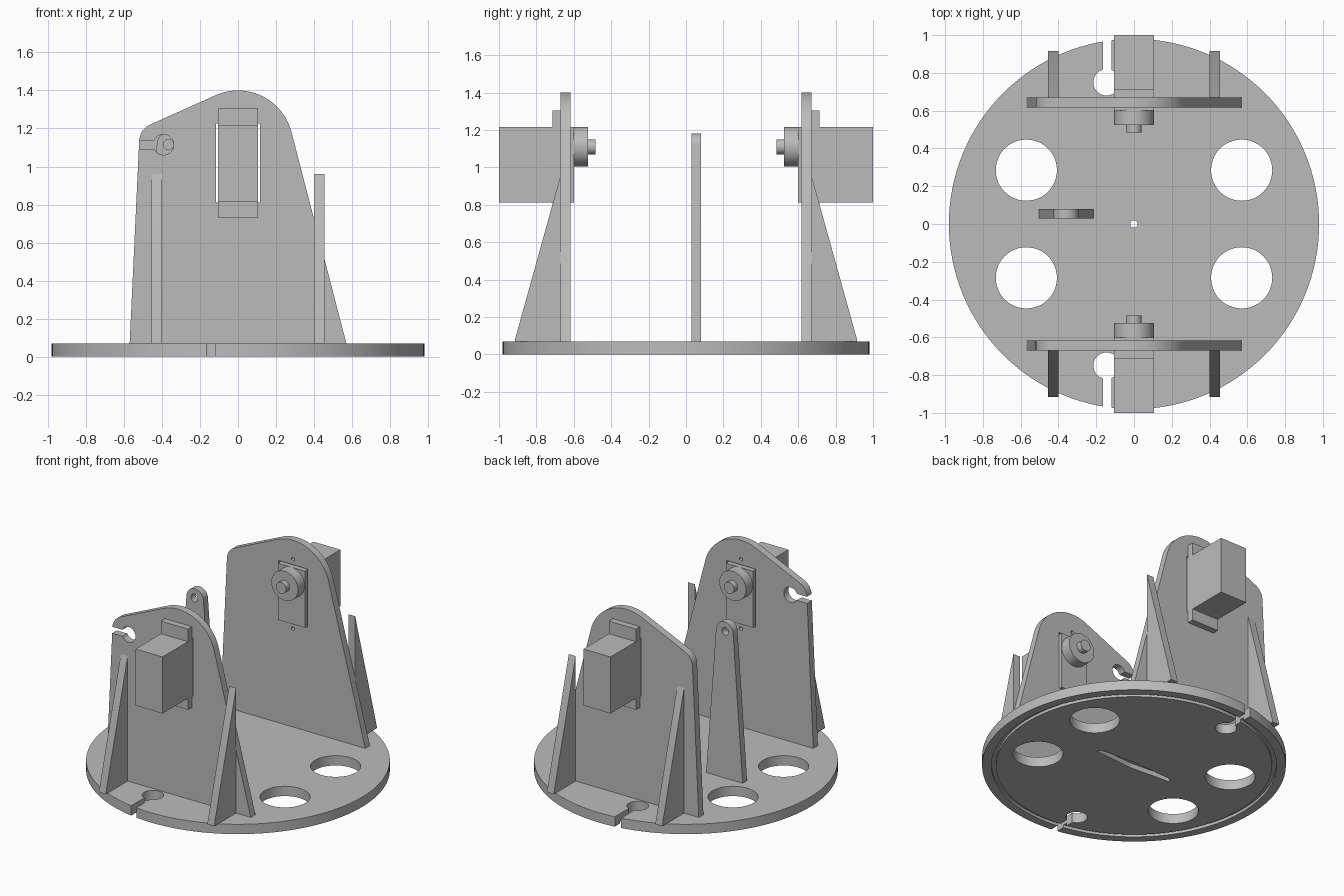
import bpy, bmesh
from math import sin, cos, radians, pi
from mathutils import Vector

if "Cube" in bpy.data.objects:
    bpy.data.objects.remove(bpy.data.objects["Cube"], do_unlink=True)

grey = bpy.data.materials.new("plain grey")
grey.use_nodes = True
grey.diffuse_color = (0.5, 0.5, 0.5, 1)
grey.node_tree.nodes["Principled BSDF"].inputs["Base Color"].default_value = (0.5, 0.5, 0.5, 1)

AXES = {
    "X": lambda u, v, d: (d, u, v),
    "Y": lambda u, v, d: (u, d, v),
    "Z": lambda u, v, d: (u, v, d),
}
parts = []


def prism(name, outline, axis, start, end):
    """Extrude a 2D outline along an axis."""
    bm = bmesh.new()
    place = AXES[axis]
    face = bm.faces.new([bm.verts.new(place(u, v, start)) for u, v in outline])
    new = bmesh.ops.extrude_face_region(bm, geom=[face])["geom"]
    move = Vector(place(0, 0, end - start))
    bmesh.ops.translate(bm, vec=move, verts=[g for g in new if isinstance(g, bmesh.types.BMVert)])
    bmesh.ops.recalc_face_normals(bm, faces=bm.faces)
    mesh = bpy.data.meshes.new(name)
    bm.to_mesh(mesh)
    bm.free()
    mesh.materials.append(grey)
    obj = bpy.data.objects.new(name, mesh)
    bpy.context.scene.collection.objects.link(obj)
    parts.append(obj)
    return obj


def arc(cx, cy, r, a0, a1, n=12):
    angles = [radians(a0 + (a1 - a0) * i / n) for i in range(n + 1)]
    return [(cx + r * cos(a), cy + r * sin(a)) for a in angles]


def circle(cx, cy, r, n=48):
    return arc(cx, cy, r, 0, 360, n)[:-1]


def rect(u0, u1, v0, v1):
    return [(u0, v0), (u1, v0), (u1, v1), (u0, v1)]


def cut(target, outline, axis, start, end, core=None):
    """Subtract a prism; an optional core outline leaves material standing."""
    cutter = prism("cutter", outline, axis, start, end)
    cutter.hide_render = True
    if core:
        cut(cutter, core, axis, start - 0.1, end + 0.1)
    mod = target.modifiers.new("cut", "BOOLEAN")
    mod.operation = "DIFFERENCE"
    mod.solver = "EXACT"
    mod.object = cutter
    bpy.context.view_layer.update()
    graph = bpy.context.evaluated_depsgraph_get()
    mesh = bpy.data.meshes.new_from_object(target.evaluated_get(graph))
    target.modifiers.clear()
    target.data = mesh
    parts.remove(cutter)
    bpy.data.objects.remove(cutter, do_unlink=True)


# Round base with four large holes and two cable slots
THICK = 0.07
base = prism("base_disc", circle(0, 0, 0.98, 128), "Z", 0, THICK)
for sx in (-1, 1):
    for sy in (-1, 1):
        cut(base, circle(sx * 0.57, sy * 0.285, 0.162), "Z", -0.1, 0.2)
for s in (-1, 1):
    cut(base, circle(-0.145, s * 0.75, 0.07), "Z", -0.1, 0.2)
    cut(base, rect(-0.165, -0.12, *sorted((s * 0.75, s * 1.1))), "Z", -0.1, 0.2)

# Underside: ring groove, tapered horn recess and axle hole
cut(base, circle(0, 0, 0.92, 128), "Z", -0.1, 0.02, core=circle(0, 0, 0.89, 128))
horn = arc(0.285, 0, 0.015, -80, 80, 8) + arc(0, 0, 0.035, 80, 100, 2)
horn += arc(-0.285, 0, 0.015, 100, 260, 8) + arc(0, 0, 0.035, 260, 280, 2)
cut(base, horn, "Z", -0.1, 0.035)
cut(base, circle(0, 0, 0.02, 16), "Z", -0.1, 0.2)

# Two upright plates, each carrying a motor and two gussets
AXLE = 1.11
plate_outline = [(-0.57, THICK), (0.57, THICK)]
plate_outline += arc(0, AXLE, 0.29, 14.6, 112.6, 24)
plate_outline += arc(-0.42, 1.13, 0.1, 112.6, 177, 12)

for side, s in (("front", -1), ("back", 1)):
    plate = prism(side + "_upright", plate_outline, "Y", s * 0.618, s * 0.67)
    cut(plate, rect(-0.115, 0.115, 0.81, 1.225), "Y", s * 0.5, s * 0.8)
    for z in (0.77, 1.265):
        cut(plate, circle(0, z, 0.013, 16), "Y", s * 0.5, s * 0.8)
    if side == "front":
        cut(plate, circle(-0.392, 1.115, 0.054), "Y", s * 0.5, s * 0.8)
        cut(plate, rect(-0.7, -0.4, 1.09, 1.136), "Y", s * 0.5, s * 0.8)

    for end, x in (("left", 0.427), ("right", -0.427)):
        triangle = [(s * 0.67, THICK), (s * 0.915, THICK), (s * 0.915, THICK + 0.008), (s * 0.67, 0.96)]
        prism(f"{side}_{end}_gusset", triangle, "X", x - 0.027, x + 0.027)

    # Motor case, mounting flange, hub and shaft
    prism(side + "_motor_case", rect(-0.106, 0.106, 0.812, 1.215), "Y", s * 0.6, s * 1.0)
    prism(side + "_motor_flange", rect(-0.106, 0.106, 0.73, 1.305), "Y", s * 0.67, s * 0.715)
    prism(side + "_motor_hub", circle(0, AXLE, 0.105), "Y", s * 0.525, s * 0.605)
    prism(side + "_motor_shaft", circle(0, AXLE, 0.04, 32), "Y", s * 0.485, s * 0.53)

# Tapered middle arm with a pivot hole
arm_outline = [(-0.502, THICK), (-0.215, THICK)] + arc(-0.36, 1.115, 0.067, 4, 176, 24)
arm = prism("middle_arm", arm_outline, "Y", 0.03, 0.08)
cut(arm, circle(-0.365, 1.115, 0.027, 24), "Y", -0.1, 0.2)

# Smooth the curved walls and keep the edges crisp
bpy.ops.object.select_all(action="DESELECT")
for obj in parts:
    obj.select_set(True)
bpy.context.view_layer.objects.active = base
bpy.ops.object.shade_smooth_by_angle(angle=radians(30))
